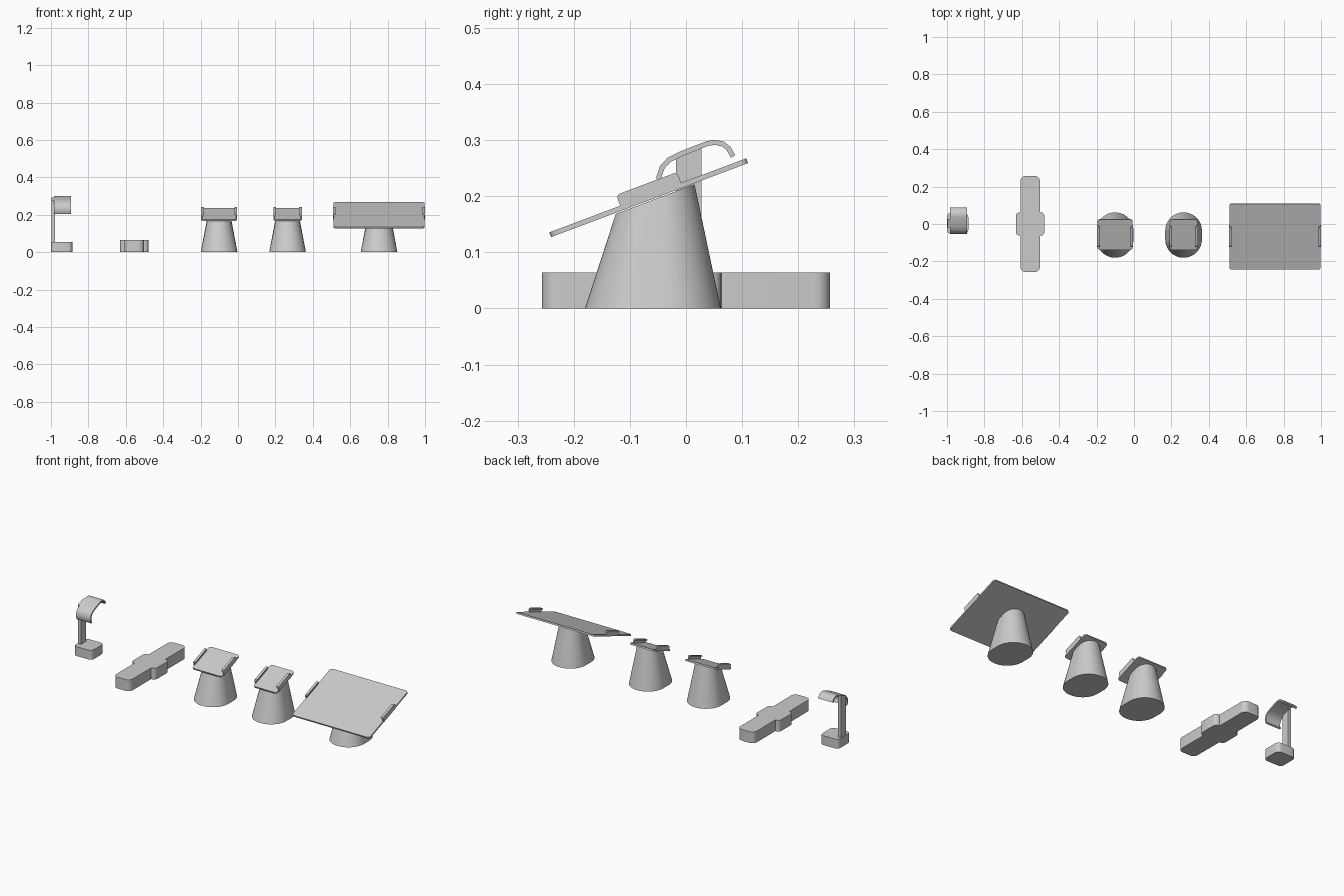
import bpy, bmesh, math
from mathutils import Matrix, Vector

if "Cube" in bpy.data.objects:
    bpy.data.objects.remove(bpy.data.objects["Cube"])

TILT = math.radians(20.6)


def finish(name, bm, mat=None, angle=35):
    if mat:
        bm.transform(mat)
    bmesh.ops.recalc_face_normals(bm, faces=bm.faces)
    me = bpy.data.meshes.new(name)
    bm.to_mesh(me)
    bm.free()
    ob = bpy.data.objects.new(name, me)
    bpy.context.collection.objects.link(ob)
    bpy.ops.object.select_all(action='DESELECT')
    ob.select_set(True)
    bpy.context.view_layer.objects.active = ob
    bpy.ops.object.shade_smooth_by_angle(angle=math.radians(angle))
    return ob


def loft(bm, lower, upper):
    """Closed solid between two matching rings of points."""
    a = [bm.verts.new(p) for p in lower]
    b = [bm.verts.new(p) for p in upper]
    n = len(a)
    for i in range(n):
        j = (i + 1) % n
        bm.faces.new((a[i], a[j], b[j], b[i]))
    bm.faces.new(a[::-1])
    bm.faces.new(b)


def rounded(hx, hy, r, seg=6):
    """Rounded rectangle outline with half sizes hx, hy."""
    pts = []
    for k, (sx, sy) in enumerate(((1, 1), (-1, 1), (-1, -1), (1, -1))):
        for i in range(seg + 1):
            t = math.pi / 2 * (k + i / seg)
            pts.append((sx * (hx - r) + r * math.cos(t), sy * (hy - r) + r * math.sin(t)))
    return pts


def slab(bm, outline, z0, z1):
    loft(bm, [(x, y, z0) for x, y in outline], [(x, y, z1) for x, y in outline])


def extrude_x(bm, profile, x0, x1):
    loft(bm, [(x0, y, z) for y, z in profile], [(x1, y, z) for y, z in profile])


def stand(name, cx, width, y0, y1, clip_y):
    """Tapered foot, tilted plate and a pair of side clips."""
    # foot: oval ring lofted to a tilted smaller oval
    bm = bmesh.new()
    top = Matrix.Translation((0, -0.055, 0.195)) @ Matrix.Rotation(TILT, 4, 'X')
    lower = [(x, y - 0.059, 0) for x, y in rounded(0.098, 0.121, 0.097, 14)]
    upper = [top @ Vector((x, y, 0)) for x, y in rounded(0.060, 0.075, 0.059, 14)]
    loft(bm, lower, upper)
    finish(name + "_foot", bm, Matrix.Translation((cx, 0, 0)))
    # plate frame: origin on the plate centre line
    frame = Matrix.Translation((cx, -0.066, 0.1975)) @ Matrix.Rotation(TILT, 4, 'X')
    c = math.cos(TILT)
    mid, half = ((y0 + y1) / 2 + 0.066) / c, (y1 - y0) / 2 / c
    bm = bmesh.new()
    slab(bm, [(x, y + mid) for x, y in rounded(width / 2 - 0.002, half, 0.014)], -0.0045, 0.0045)
    finish(name + "_plate", bm, frame)
    # clips: thin wall with a lip folded inward
    for side, s in (("left", -1), ("right", 1)):
        bm = bmesh.new()
        a, b, h, r = clip_y[0], clip_y[1], 0.025, 0.007
        ends = [(a, -0.004), (b, -0.004)]
        arc = [(b - r + r * math.cos(t), h - r + r * math.sin(t))
               for t in [math.pi / 2 * i / 4 for i in range(5)]]
        arc += [(a + b - y, z) for y, z in reversed(arc)]
        extrude_x(bm, ends + arc, s * width / 2, s * (width / 2 - 0.006))
        extrude_x(bm, [(a + r, h), (b - r, h), (b - 0.002, h - 0.006), (a + 0.002, h - 0.006)],
                  s * (width / 2 - 0.005), s * (width / 2 - 0.014))
        finish(f"{name}_{side}_clip", bm, frame)


# three display stands
stand("medium_stand", -0.101, 0.192, -0.137, 0.025, (-0.053, 0.063))
stand("small_stand", 0.265, 0.152, -0.137, 0.025, (-0.053, 0.063))
stand("large_stand", 0.754, 0.492, -0.242, 0.109, (-0.053, 0.063))

# flat cross-shaped block: one outline with a wider middle
bm = bmesh.new()
R, r = 0.028, 0.02
quarter = [(0.076, 0.0), (0.076, 0.066 - r)]
quarter += [(0.076 - r + r * math.cos(t), 0.063 - r + r * math.sin(t))
            for t in [math.pi / 2 * i / 5 for i in range(5)]][1:]
quarter += [(0.052, 0.063)]
quarter += [(0.052 - R + R * math.cos(t), 0.257 - R + R * math.sin(t))
            for t in [math.pi / 2 * i / 6 for i in range(7)]]
right = [(x, -y) for x, y in reversed(quarter[1:])] + quarter
slab(bm, [(x - 0.555, y) for x, y in right + [(-x, -y) for x, y in right]], 0, 0.064)
finish("cross_block", bm)

# hook stand base
bm = bmesh.new()
slab(bm, [(x - 0.943, y + 0.003) for x, y in rounded(0.057, 0.056, 0.022)], 0, 0.053)
finish("hook_base", bm)

# upright post with sloped top
bm = bmesh.new()
extrude_x(bm, [(-0.018, 0.05), (0.028, 0.05), (0.028, 0.293), (-0.018, 0.275)], -0.996, -0.978)
finish("hook_post", bm)

# curved strap hook: centre line thickened along its normals
path = [(-0.040, 0.207), (-0.047, 0.220), (-0.048, 0.235), (-0.042, 0.252), (-0.030, 0.265),
        (-0.010, 0.275), (0.038, 0.294), (0.052, 0.296), (0.066, 0.293), (0.076, 0.285), (0.084, 0.271)]
outer, inner = [], []
for i, p in enumerate(path):
    d = Vector(path[min(i + 1, len(path) - 1)]) - Vector(path[max(i - 1, 0)])
    n = Vector((-d.y, d.x)).normalized() * 0.0045
    outer.append(tuple(Vector(p) + n))
    inner.append(tuple(Vector(p) - n))
bm = bmesh.new()
extrude_x(bm, outer + inner[::-1], -0.985, -0.894)
finish("hook_strap", bm)
